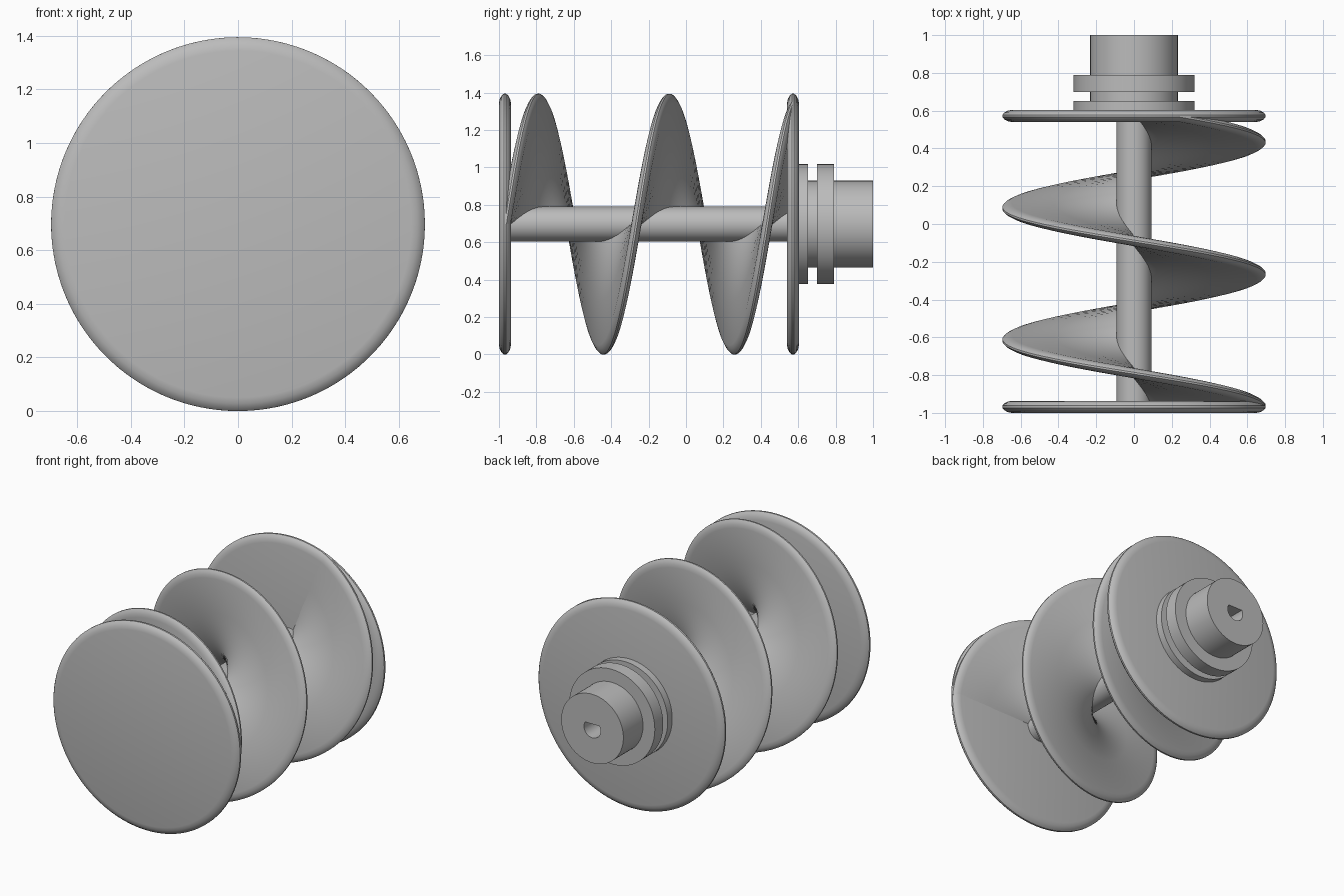
import bpy, bmesh, math

cube = bpy.data.objects.get("Cube")
if cube:
    bpy.data.objects.remove(cube, do_unlink=True)

R = 0.697          # outer radius, also the height of the axis
HALF = 0.032       # half thickness of discs and blade
PITCH = 0.70
SEG = 96

grey = bpy.data.materials.new("plain grey")
grey.use_nodes = True
colour = (0.5, 0.5, 0.5, 1)
grey.diffuse_color = colour
grey.node_tree.nodes["Principled BSDF"].inputs["Base Color"].default_value = colour


def finish(name, bm):
    """Turn a bmesh into a smooth object with crisp edges."""
    bmesh.ops.remove_doubles(bm, verts=bm.verts, dist=1e-5)
    bmesh.ops.recalc_face_normals(bm, faces=bm.faces)
    mesh = bpy.data.meshes.new(name)
    bm.to_mesh(mesh)
    bm.free()
    mesh.materials.append(grey)
    obj = bpy.data.objects.new(name, mesh)
    bpy.context.collection.objects.link(obj)
    smooth(obj)
    return obj


def smooth(obj):
    bpy.ops.object.select_all(action='DESELECT')
    obj.select_set(True)
    bpy.context.view_layer.objects.active = obj
    bpy.ops.object.shade_smooth_by_angle(angle=math.radians(35))


def around(r, y, a):
    return (r * math.cos(a), y, R + r * math.sin(a))


def lathe(name, profile):
    """Spin (radius, y) points about the long axis, with flat end caps."""
    bm = bmesh.new()
    rings = [[bm.verts.new(around(r, y, math.tau * i / SEG)) for i in range(SEG)]
             for r, y in profile]
    for a, b in zip(rings, rings[1:]):
        for i in range(SEG):
            j = (i + 1) % SEG
            bm.faces.new((a[i], a[j], b[j], b[i]))
    bm.faces.new(rings[0])
    bm.faces.new(rings[-1])
    return finish(name, bm)


# Rounded rim shared by the discs and the blade: (radius, offset along axis)
half_rim = [(R - 0.05, -HALF), (R - 0.028, -HALF * 0.86), (R - 0.01, -HALF * 0.55)]
rim = half_rim + [(R, -0.006), (R, 0.006)] + [(r, -o) for r, o in reversed(half_rim)]

# End discs and shaft
for name, centre in (("front_disc", -1 + HALF), ("back_disc", 0.572)):
    lathe(name, [(r, centre + o) for r, o in rim])
lathe("shaft", [(0.093, -0.96), (0.093, 0.57)])

# Helical blade: one cross-section swept along the axis
START, END = -0.965, 0.572
STEPS = 210
blade_half = 0.027
section = [(0.06, -blade_half), (0.2, -blade_half), (0.42, -blade_half)]
section += [(r, o * blade_half / HALF) for r, o in rim]
section += [(r, -o) for r, o in reversed(section[:3])]
bm = bmesh.new()
loops = []
for s in range(STEPS + 1):
    y = START + (END - START) * s / STEPS
    angle = math.tau * (y - START) / PITCH
    # Keep the ends of the sweep inside the discs
    loops.append([bm.verts.new(around(r, min(max(y + o, -0.998), 0.602), angle))
                  for r, o in section])
n = len(section)
for a, b in zip(loops, loops[1:]):
    for i in range(n):
        j = (i + 1) % n
        bm.faces.new((a[i], a[j], b[j], b[i]))
bm.faces.new(loops[0])
bm.faces.new(loops[-1])
finish("helical_blade", bm)

# Drive hub with two collars and a groove
COLLAR, NECK = 0.32, 0.232
hub = lathe("drive_hub", [
    (COLLAR, 0.59), (COLLAR, 0.652), (NECK, 0.652), (NECK, 0.70),
    (COLLAR, 0.70), (COLLAR, 0.79), (NECK, 0.79), (NECK, 1.0)])

# D-shaped socket cut into the end of the hub
bm = bmesh.new()
start, sweep = math.radians(150), math.radians(240)
outline = [bm.verts.new(around(0.062, 0.72, start + sweep * i / 32)) for i in range(33)]
face = bm.faces.new(outline)
moved = bmesh.ops.extrude_face_region(bm, geom=[face])["geom"]
bmesh.ops.translate(bm, vec=(0, 0.4, 0),
                    verts=[g for g in moved if isinstance(g, bmesh.types.BMVert)])
cutter = finish("socket_cutter", bm)
cutter.hide_render = True
cut = hub.modifiers.new("socket", 'BOOLEAN')
cut.operation = 'DIFFERENCE'
cut.solver = 'EXACT'
cut.object = cutter
bpy.context.view_layer.objects.active = hub
bpy.ops.object.modifier_apply(modifier=cut.name)
bpy.data.objects.remove(cutter, do_unlink=True)
smooth(hub)
